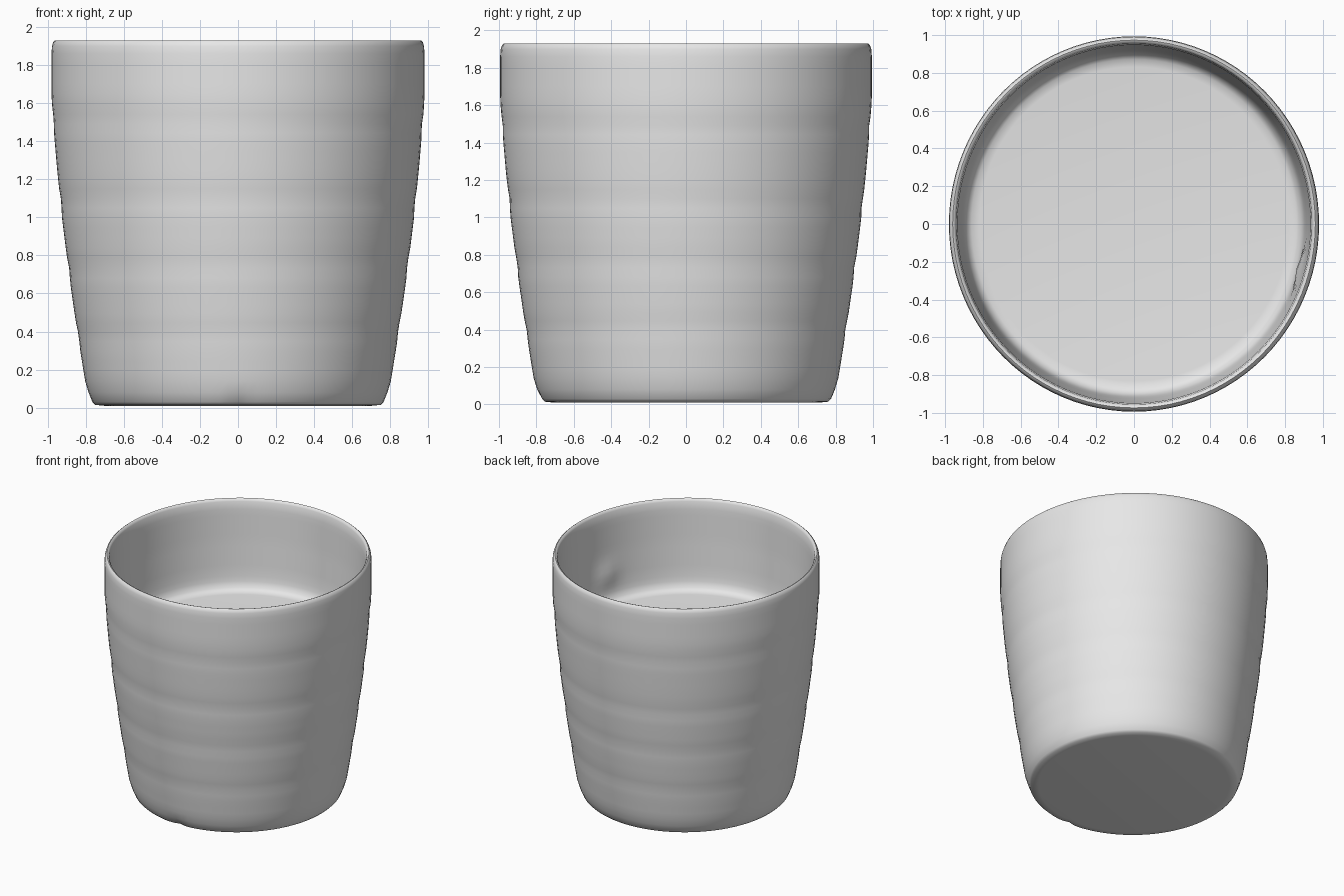
import bpy
import bmesh
from math import sin, cos, pi, exp, atan2, hypot, radians

cube = bpy.data.objects.get("Cube")
if cube:
    bpy.data.objects.remove(cube, do_unlink=True)

# Single plain clay colour
clay = bpy.data.materials.new("pale grey clay")
clay.use_nodes = True
clay.diffuse_color = (0.8, 0.8, 0.8, 1)
clay.node_tree.nodes["Principled BSDF"].inputs["Base Color"].default_value = (0.8, 0.8, 0.8, 1)

SIDES = 96

# Half profile (radius, height): underside, outer wall, rim, inner wall, floor
outer = [(0.70, 0.01), (0.75, 0.015), (0.765, 0.03), (0.785, 0.08), (0.803, 0.14),
         (0.845, 0.4), (0.885, 0.68), (0.925, 1.0), (0.95, 1.25), (0.975, 1.54),
         (0.98, 1.65), (0.98, 1.86)]
rim = [(0.977, 1.9), (0.97, 1.922), (0.96, 1.93), (0.95, 1.926), (0.942, 1.91)]
inner = [(0.935, 1.85), (0.925, 1.6), (0.91, 1.36), (0.9, 1.28), (0.885, 1.235),
         (0.86, 1.215), (0.82, 1.21)]


def refine(points, step=0.05):
    """Split long profile segments so the wall can carry soft throwing rings."""
    result = []
    for (r0, z0), (r1, z1) in zip(points, points[1:]):
        n = max(1, round(hypot(r1 - r0, z1 - z0) / step))
        result += [(r0 + (r1 - r0) * i / n, z0 + (z1 - z0) * i / n) for i in range(n)]
    return result + [points[-1]]


def angle_gap(a, b):
    return (a - b + pi) % (2 * pi) - pi


def hand_made(co, inside):
    """Add soft throwing rings, an inner thumb mark and a nick at the foot."""
    angle, r, z = atan2(co.y, co.x), hypot(co.x, co.y), co.z
    if inside:
        mark = angle_gap(angle, radians(-15)) / 0.09
        r -= 0.022 * exp(-mark ** 2 - ((z - 1.42) / 0.09) ** 2)
    else:
        for ring in (0.4, 0.74, 1.08, 1.5):
            level = ring + 0.02 * sin(angle + ring * 3)
            r -= 0.005 * exp(-((z - level) / 0.045) ** 2)
        nick = angle_gap(angle, radians(-90)) / 0.06
        r -= 0.02 * exp(-nick ** 2 - ((z - 0.02) / 0.03) ** 2)
    co.x, co.y = r * cos(angle), r * sin(angle) * 1.014


bm = bmesh.new()
profile = refine(outer + rim + inner)
inner_start = profile.index(rim[2])
rings = []
for i, (r, z) in enumerate(profile):
    ring = []
    for s in range(SIDES):
        a = 2 * pi * s / SIDES
        v = bm.verts.new((r * cos(a), r * sin(a), z))
        hand_made(v.co, i >= inner_start)
        ring.append(v)
    rings.append(ring)
for low, high in zip(rings, rings[1:]):
    for s in range(SIDES):
        t = (s + 1) % SIDES
        bm.faces.new((low[s], low[t], high[t], high[s]))

# Closed underside and raised inner floor
bm.faces.new(rings[0][::-1])
bm.faces.new(rings[-1])

mesh = bpy.data.meshes.new("cup")
bm.to_mesh(mesh)
bm.free()
mesh.materials.append(clay)
cup = bpy.data.objects.new("cup", mesh)
bpy.context.collection.objects.link(cup)

bpy.ops.object.select_all(action="DESELECT")
cup.select_set(True)
bpy.context.view_layer.objects.active = cup
bpy.ops.object.shade_smooth_by_angle(angle=radians(50))
